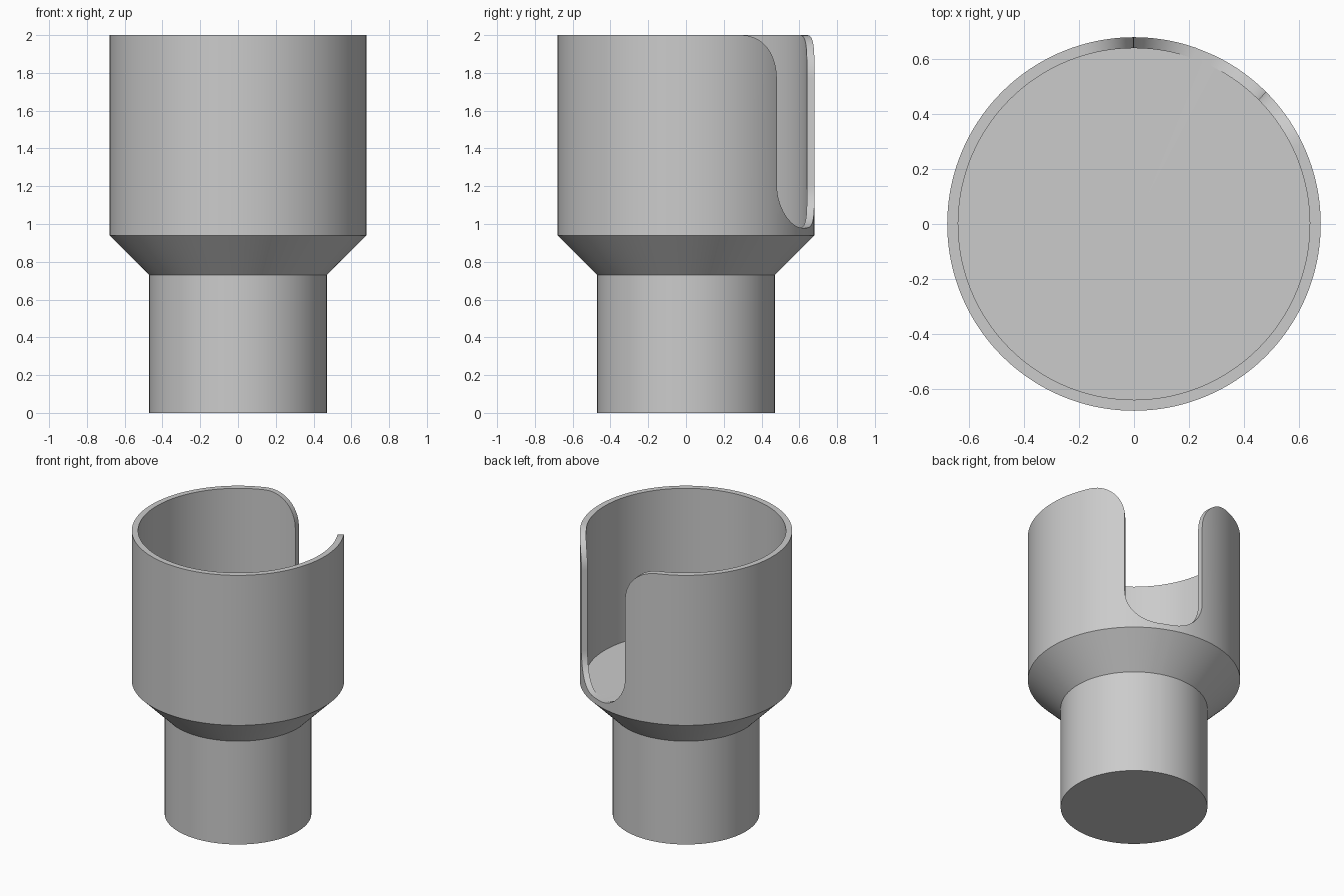
import bpy, bmesh
from math import sin, cos, pi, radians

if "Cube" in bpy.data.objects:
    bpy.data.objects.remove(bpy.data.objects["Cube"])

# Main dimensions
R_OUT, R_IN, R_STEM = 0.68, 0.64, 0.47
Z_STEM, Z_CONE, Z_FLOOR, Z_TOP = 0.73, 0.94, 0.98, 2.0
FILLET = 0.23
SLOT_MID, SLOT_HALF = radians(67.5), radians(22.5)
FILLET_ANGLE = FILLET / R_OUT
Z_LOW = Z_FLOOR + FILLET
STEPS, REST = 14, 110

# Half of the slot outline as (angle from slot centre, wall height)
quarter = [i / STEPS * pi / 2 for i in range(STEPS + 1)]
flat = SLOT_HALF - FILLET_ANGLE
half = [(flat + FILLET_ANGLE * sin(t), Z_FLOOR + FILLET * (1 - cos(t))) for t in quarter]
half += [(SLOT_HALF + FILLET_ANGLE * (1 - cos(t)), Z_TOP - FILLET * (1 - sin(t))) for t in quarter]

# All columns round the body: mirrored slot outline, then the plain wall
columns = [(-a, h) for a, h in reversed(half)] + half
start = half[-1][0]
span = 2 * pi - 2 * start
columns += [(start + span * i / REST, Z_TOP) for i in range(1, REST)]


def section(height):
    """Cross-section of the cup at one column, from the base to the floor centre."""
    low = min(height, Z_LOW)
    return [(0, 0), (R_STEM, 0), (R_STEM, Z_STEM), (R_OUT, Z_CONE),
            (R_OUT, low), (R_OUT, height), (R_IN, height), (R_IN, low),
            (R_IN, Z_FLOOR), (0, Z_FLOOR)]


# Sweep the section round the axis
bm = bmesh.new()
rings = []
for angle, height in columns:
    a = SLOT_MID + angle
    rings.append([bm.verts.new((r * cos(a), r * sin(a), z)) for r, z in section(height)])
for i, ring in enumerate(rings):
    following = rings[(i + 1) % len(rings)]
    for j in range(len(ring) - 1):
        bm.faces.new((ring[j], following[j], following[j + 1], ring[j + 1]))
bmesh.ops.remove_doubles(bm, verts=bm.verts[:], dist=0.0001)
bmesh.ops.recalc_face_normals(bm, faces=bm.faces[:])

mesh = bpy.data.meshes.new("slotted_cup")
bm.to_mesh(mesh)
bm.free()
cup = bpy.data.objects.new("slotted_cup", mesh)
bpy.context.collection.objects.link(cup)

# Plain grey material
grey = bpy.data.materials.new("light_grey")
grey.use_nodes = True
colour = (0.6, 0.6, 0.6, 1)
grey.diffuse_color = colour
grey.node_tree.nodes["Principled BSDF"].inputs["Base Color"].default_value = colour
mesh.materials.append(grey)

# Smooth round walls with crisp edges
bpy.ops.object.select_all(action='DESELECT')
cup.select_set(True)
bpy.context.view_layer.objects.active = cup
bpy.ops.object.shade_smooth_by_angle(angle=radians(30))
